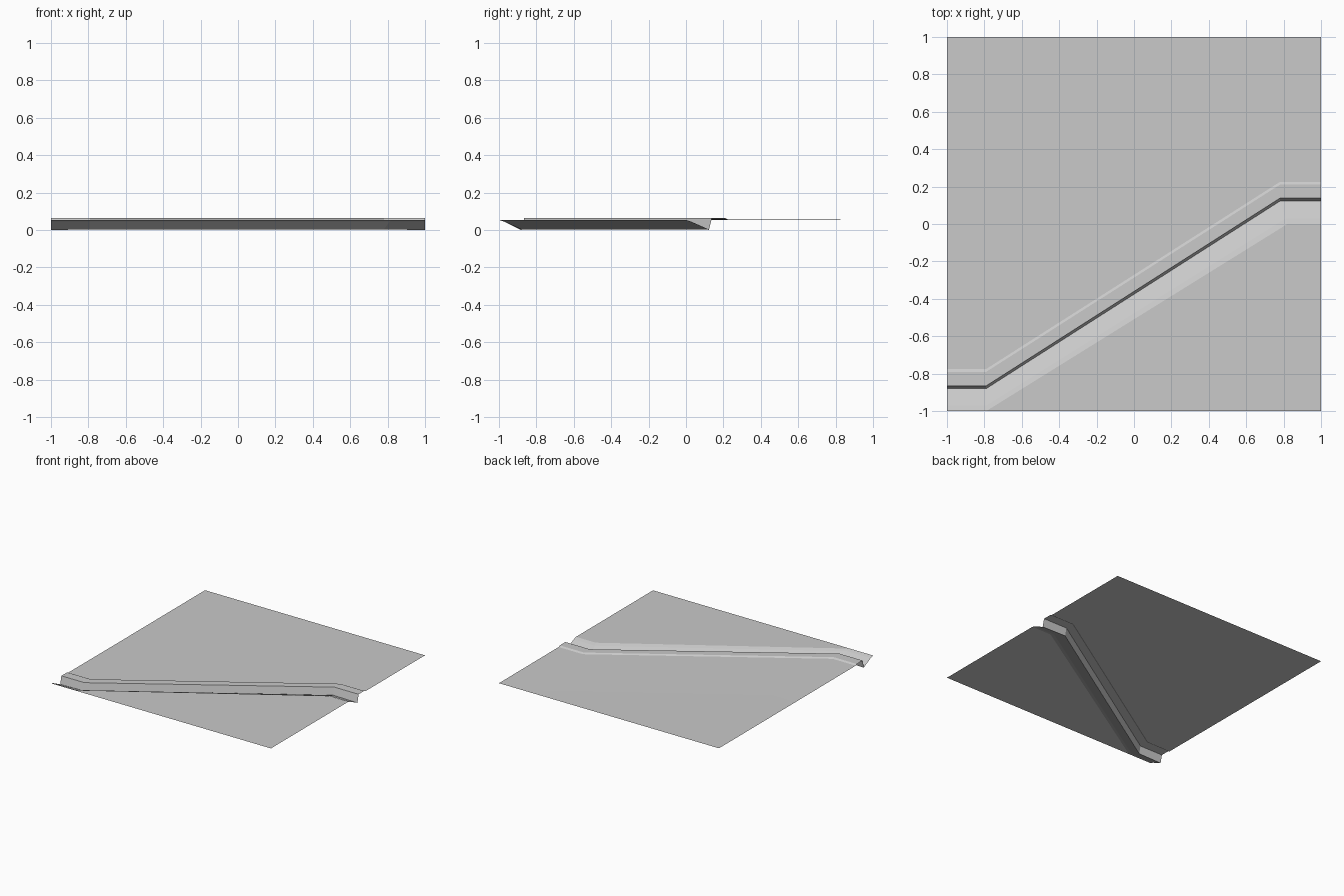
import bpy

cube = bpy.data.objects.get("Cube")
if cube:
    bpy.data.objects.remove(cube, do_unlink=True)

grey = bpy.data.materials.new("plain grey")
grey.use_nodes = True
colour = (0.588, 0.588, 0.588, 1.0)
grey.diffuse_color = colour
grey.node_tree.nodes["Principled BSDF"].inputs["Base Color"].default_value = colour


def add_surface(name, verts, faces):
    mesh = bpy.data.meshes.new(name)
    mesh.from_pydata(verts, [], faces)
    mesh.materials.append(grey)
    mesh.update()
    obj = bpy.data.objects.new(name, mesh)
    bpy.context.collection.objects.link(obj)
    return obj


def row(y_left, y_right, z, bend=0.78, z_end=None):
    """Line across the tile: level, diagonal, level."""
    end = z if z_end is None else z_end
    return [(-1, y_left, end), (-0.79, y_left, z),
            (bend, y_right, z), (1, y_right, end)]


def strip(name, *rows):
    """Sheet joining rows listed from front to back."""
    n = len(rows[0])
    faces = [(r * n + i, r * n + i + 1, (r + 1) * n + i + 1, (r + 1) * n + i)
             for r in range(len(rows) - 1) for i in range(n - 1)]
    return add_surface(name, [p for line in rows for p in line], faces)


# Lines running along the ditch, front to back
slope_top = row(-1.0, 0.0, 0.054, bend=0.82)
slope_mid = row(-0.97, 0.03, 0.044, bend=0.81)
floor = row(-0.88, 0.122, 0.004, z_end=0.0)
bank_edge = row(-0.865, 0.138, 0.064)
rim_front = row(-0.79, 0.21, 0.064)
rim_back = row(-0.775, 0.225, 0.056)
far_line = row(0.008, 1.0, 0.055)

# Ditch and raised bank
strip("ditch_slope", slope_top, slope_mid, floor)
strip("bank_face", floor, bank_edge)
strip("bank_top", bank_edge, rim_front)
strip("bank_rim", rim_front, rim_back)

# Flat ground on both sides
strip("upper_ground", rim_back, far_line)
add_surface("lower_ground", slope_top[1:] + [(1, -1, 0.054)], [(0, 3, 2, 1)])
add_surface("far_ground", far_line[:3] + [(-1, 1, 0.055)], [(0, 1, 2, 3)])
